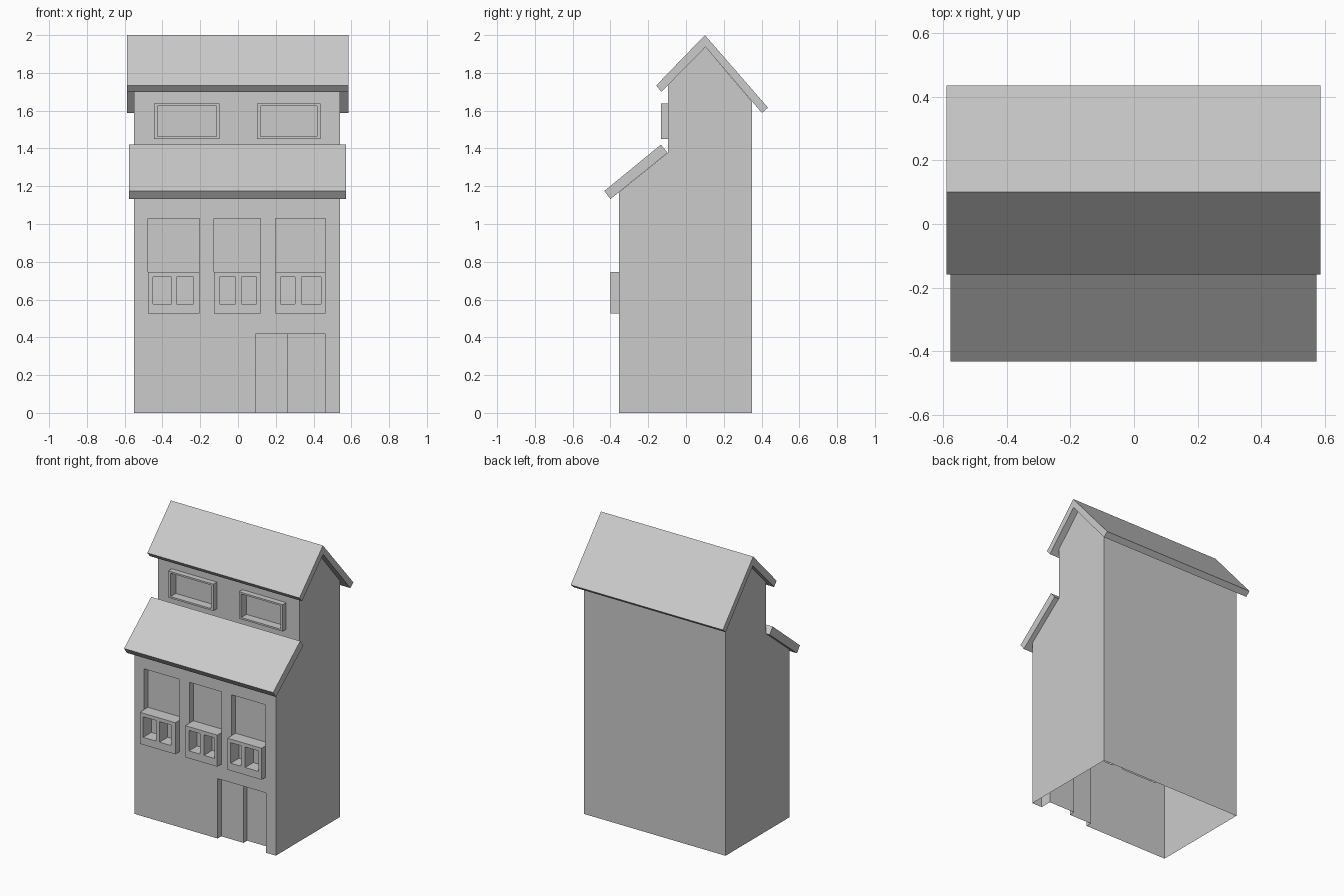
import bpy, bmesh

if "Cube" in bpy.data.objects:
    bpy.data.objects.remove(bpy.data.objects["Cube"])

X0, X1 = -0.55, 0.54            # side walls of the body
FRONT, UPPER, BACK = -0.355, -0.095, 0.35


def finish(name, bm):
    bmesh.ops.remove_doubles(bm, verts=bm.verts, dist=1e-5)
    bmesh.ops.dissolve_limit(bm, angle_limit=0.01, verts=bm.verts, edges=bm.edges)
    mesh = bpy.data.meshes.new(name)
    bm.to_mesh(mesh)
    bm.free()
    obj = bpy.data.objects.new(name, mesh)
    bpy.context.collection.objects.link(obj)
    return obj


def prism(name, profile, x0, x1, skip=()):
    """Extrude a counter-clockwise (y, z) profile along x, leaving skipped sides open."""
    bm = bmesh.new()
    a = [bm.verts.new((x0, y, z)) for y, z in profile]
    b = [bm.verts.new((x1, y, z)) for y, z in profile]
    bm.faces.new(a[::-1])
    bm.faces.new(b)
    n = len(profile)
    for i in range(n):
        if i not in skip:
            j = (i + 1) % n
            bm.faces.new((a[i], a[j], b[j], b[i]))
    return finish(name, bm)


def relief(name, y, z0, z1, panels):
    """Wall facing -y whose rectangular panels (xa, xb, za, zb, y) step in or out."""
    xs = sorted({X0, X1, *(v for p in panels for v in p[:2])})
    zs = sorted({z0, z1, *(v for p in panels for v in p[2:4])})

    def depth(i, k):
        d = y
        if 0 <= i < len(xs) - 1 and 0 <= k < len(zs) - 1:
            cx, cz = (xs[i] + xs[i + 1]) / 2, (zs[k] + zs[k + 1]) / 2
            for xa, xb, za, zb, py in panels:
                if xa < cx < xb and za < cz < zb:
                    d = py
        return d

    bm = bmesh.new()

    def quad(*pts):
        bm.faces.new([bm.verts.new(p) for p in pts])

    for i in range(len(xs) - 1):
        for k in range(len(zs) - 1):
            a, b, c, d = xs[i], xs[i + 1], zs[k], zs[k + 1]
            h, left, below = depth(i, k), depth(i - 1, k), depth(i, k - 1)
            quad((a, h, c), (b, h, c), (b, h, d), (a, h, d))
            if left != h:
                quad((a, left, c), (a, h, c), (a, h, d), (a, left, d))
            if below != h and k > 0:
                quad((a, below, c), (b, below, c), (b, h, c), (a, h, c))
    return finish(name, bm)


# House shell: side gables and back wall, open underneath and on the facade
prism("house_shell",
      [(FRONT, 0), (BACK, 0), (BACK, 1.647), (0.103, 1.937), (UPPER, 1.736),
       (UPPER, 1.378), (FRONT, 1.168)], X0, X1, skip=(0, 2, 3, 4, 5, 6))

# Lower facade: tall recesses, projecting window boxes with openings, two door panels
GLASS = -0.31
panels = []
for recess, openings in (
        ((-0.477, -0.203), ((-0.451, -0.351), (-0.325, -0.235))),
        ((-0.127, 0.12), ((-0.098, -0.013), (0.018, 0.098))),
        ((0.198, 0.462), ((0.224, 0.303), (0.335, 0.44)))):
    panels.append((*recess, 0.745, 1.03, GLASS))
    panels.append((*recess, 0.525, 0.745, -0.4))
    panels += [(*o, 0.577, 0.72, GLASS) for o in openings]
panels += [(0.092, 0.263, 0, 0.417, FRONT + 0.04),
           (0.263, 0.463, 0, 0.417, FRONT + 0.08)]
relief("lower_facade", FRONT, 0, 1.168, panels)

# Upper facade: two framed windows
panels = []
for xa, xb in ((-0.445, -0.097), (0.1, 0.437)):
    panels.append((xa, xb, 1.45, 1.637, -0.133))
    panels.append((xa + 0.018, xb - 0.018, 1.462, 1.625, -0.075))
relief("upper_facade", UPPER, 1.378, 1.736, panels)

# Gable roof and lower lean-to roof
prism("main_roof",
      [(-0.13, 1.70), (0.103, 1.937), (0.402, 1.588), (0.434, 1.616),
       (0.1, 2.0), (-0.158, 1.733)], -0.588, 0.585)
prism("lean_to_roof",
      [(-0.4, 1.132), (-0.097, 1.377), (-0.133, 1.42), (-0.432, 1.175)], -0.576, 0.573)
